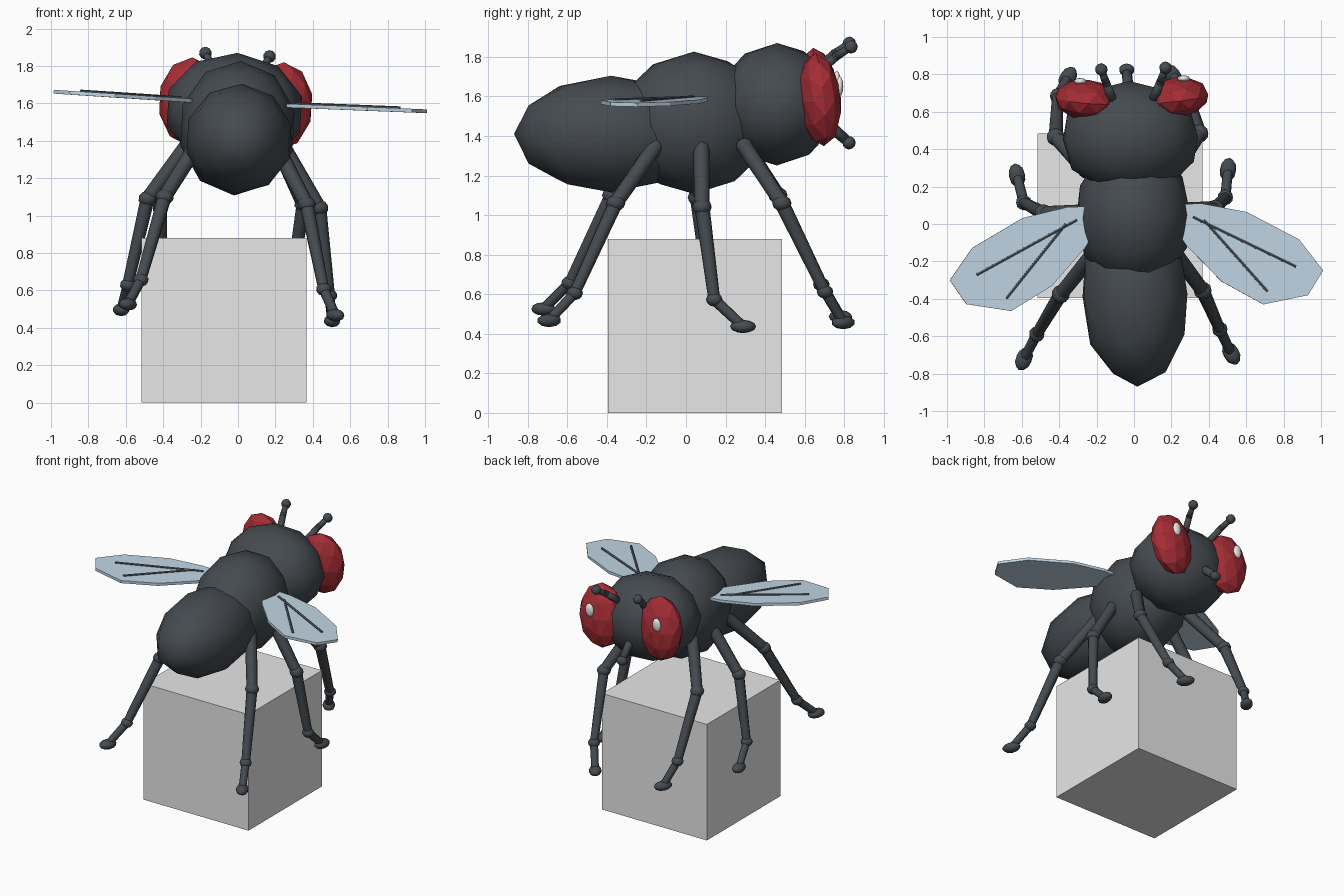
import bpy, bmesh, math
from mathutils import Matrix, Vector

if "Cube" in bpy.data.objects:
    bpy.data.objects.remove(bpy.data.objects["Cube"])


def material(name, rgb):
    m = bpy.data.materials.new(name)
    m.diffuse_color = (*rgb, 1)
    m.use_nodes = True
    m.node_tree.nodes["Principled BSDF"].inputs["Base Color"].default_value = m.diffuse_color
    return m


BODY = material("charcoal", (0.06, 0.07, 0.08))
RED = material("eye red", (0.38, 0.026, 0.036))
WHITE = material("highlight white", (0.85, 0.85, 0.82))
WING = material("wing blue", (0.53, 0.67, 0.78))
VEIN = material("vein grey", (0.09, 0.115, 0.14))
GREY = material("block grey", (0.8, 0.8, 0.8))

# The whole insect hovers with a slight roll and yaw
PIVOT = Vector((0, 0, 1.5))
POSE = (Matrix.Translation(PIVOT) @ Matrix.Rotation(math.radians(1.5), 4, 'Z')
        @ Matrix.Rotation(math.radians(3), 4, 'Y') @ Matrix.Translation(-PIVOT))


def finish(bm, name, mat, smooth=False, pose=True):
    bmesh.ops.recalc_face_normals(bm, faces=bm.faces[:])
    if pose:
        bm.transform(POSE)
    for f in bm.faces:
        f.smooth = smooth
    me = bpy.data.meshes.new(name)
    bm.to_mesh(me)
    bm.free()
    me.materials.append(mat)
    ob = bpy.data.objects.new(name, me)
    bpy.context.collection.objects.link(ob)
    return ob


def blob(bm, centre, radii, rot=None, subdiv=2):
    """Low-poly ellipsoid with its pole along y."""
    m = Matrix.Translation(centre)
    if rot:
        m = m @ rot
    m = m @ Matrix.Diagonal((*radii, 1)) @ Matrix.Rotation(math.pi / 2, 4, 'X')
    bmesh.ops.create_icosphere(bm, subdivisions=subdiv, radius=1, matrix=m)


def rod(bm, a, b, r1, r2, sides=8):
    a, b = Vector(a), Vector(b)
    d = b - a
    m = Matrix.Translation((a + b) / 2) @ d.to_track_quat('Z', 'Y').to_matrix().to_4x4()
    bmesh.ops.create_cone(bm, cap_ends=True, segments=sides, radius1=r1,
                          radius2=r2, depth=d.length, matrix=m)


def flip(p, s):
    return Vector((p[0] * s, p[1], p[2]))


# Body segments
for name, centre, radii in (
        ("abdomen", (0, -0.38, 1.41), (0.29, 0.49, 0.295)),
        ("thorax", (0, 0.04, 1.467), (0.315, 0.39, 0.36)),
        ("head", (-0.01, 0.46, 1.56), (0.375, 0.305, 0.31))):
    bm = bmesh.new()
    blob(bm, centre, radii)
    finish(bm, name, BODY, smooth=True)

# Proboscis
bm = bmesh.new()
rod(bm, (-0.01, 0.66, 1.51), (-0.01, 0.82, 1.37), 0.032, 0.026)
blob(bm, (-0.01, 0.825, 1.365), (0.042, 0.034, 0.034))
finish(bm, "proboscis", BODY, smooth=True)

# Legs: hip, knee, ankle, foot on the +x side
LEGS = {
    "front": ((0.24, 0.29, 1.36), (0.385, 0.475, 1.08), (0.345, 0.695, 0.63), (0.28, 0.79, 0.47)),
    "middle": ((0.25, 0.07, 1.38), (0.46, 0.07, 1.065), (0.54, 0.13, 0.60), (0.565, 0.275, 0.465)),
    "hind": ((0.22, -0.16, 1.36), (0.38, -0.365, 1.08), (0.49, -0.575, 0.63), (0.555, -0.705, 0.495)),
}

for s, side in ((1, "right"), (-1, "left")):
    for name, pts in LEGS.items():
        hip, knee, ankle, foot = (flip(p, s) for p in pts)
        bm = bmesh.new()
        rod(bm, hip, knee, 0.042, 0.038)
        rod(bm, knee, ankle, 0.038, 0.03)
        rod(bm, ankle, foot, 0.028, 0.026)
        blob(bm, hip, (0.043, 0.043, 0.043))
        blob(bm, knee, (0.049, 0.049, 0.042))
        blob(bm, ankle, (0.042, 0.042, 0.036))
        yaw = math.atan2(-(foot.x - ankle.x), foot.y - ankle.y)
        blob(bm, foot, (0.044, 0.066, 0.034), Matrix.Rotation(yaw, 4, 'Z'))
        ob = finish(bm, f"{side}_{name}_leg", BODY, smooth=True)
        bpy.context.view_layer.objects.active = ob
        ob.select_set(True)
        bpy.ops.object.shade_smooth_by_angle(angle=math.radians(50))
        ob.select_set(False)

    # Faceted eye and its highlight
    bm = bmesh.new()
    tilt = Matrix.Rotation(math.radians(6 * s), 4, 'Z') @ Matrix.Rotation(math.radians(5), 4, 'X')
    blob(bm, flip((0.243, 0.67, 1.597), s), (0.172, 0.108, 0.237), tilt)
    finish(bm, f"{side}_eye", RED)
    bm = bmesh.new()
    blob(bm, flip((0.277, 0.77, 1.665), s), (0.034, 0.018, 0.052), subdiv=2)
    finish(bm, f"{side}_eye_highlight", WHITE, smooth=True)

    # Bent antenna with a knob
    base, bend, tip = (flip(p, s) for p in
                       ((0.10, 0.64, 1.71), (0.145, 0.755, 1.81), (0.172, 0.83, 1.86)))
    bm = bmesh.new()
    rod(bm, base, bend, 0.026, 0.022)
    rod(bm, bend, tip, 0.022, 0.018)
    blob(bm, bend, (0.023, 0.023, 0.023))
    blob(bm, tip, (0.034, 0.034, 0.034))
    finish(bm, f"{side}_antenna", BODY, smooth=True)

    # Wing plate
    outline = ((0.22, 0.10), (0.36, 0.10), (0.60, 0.048), (0.875, -0.105), (1.0, -0.275),
               (0.915, -0.405), (0.675, -0.448), (0.455, -0.32), (0.27, -0.12), (0.22, -0.04))
    bm = bmesh.new()
    face = bm.faces.new([bm.verts.new(flip((x, y, 1.588 + 0.012 * x), s)) for x, y in outline])
    ext = bmesh.ops.extrude_face_region(bm, geom=[face])
    bmesh.ops.translate(bm, vec=(0, 0, 0.02),
                        verts=[v for v in ext["geom"] if isinstance(v, bmesh.types.BMVert)])
    finish(bm, f"{side}_wing", WING)

    # Wing veins
    bm = bmesh.new()
    for a, b in (((0.31, 0.03, 1.613), (0.855, -0.25, 1.620)),
                 ((0.37, 0.01, 1.613), (0.70, -0.38, 1.618))):
        rod(bm, flip(a, s), flip(b, s), 0.009, 0.009, 6)
    finish(bm, f"{side}_wing_veins", VEIN)

# Block under the insect
bm = bmesh.new()
bmesh.ops.create_cube(bm, size=0.88, matrix=Matrix.Translation((-0.075, 0.045, 0.44)))
finish(bm, "block", GREY, pose=False)
